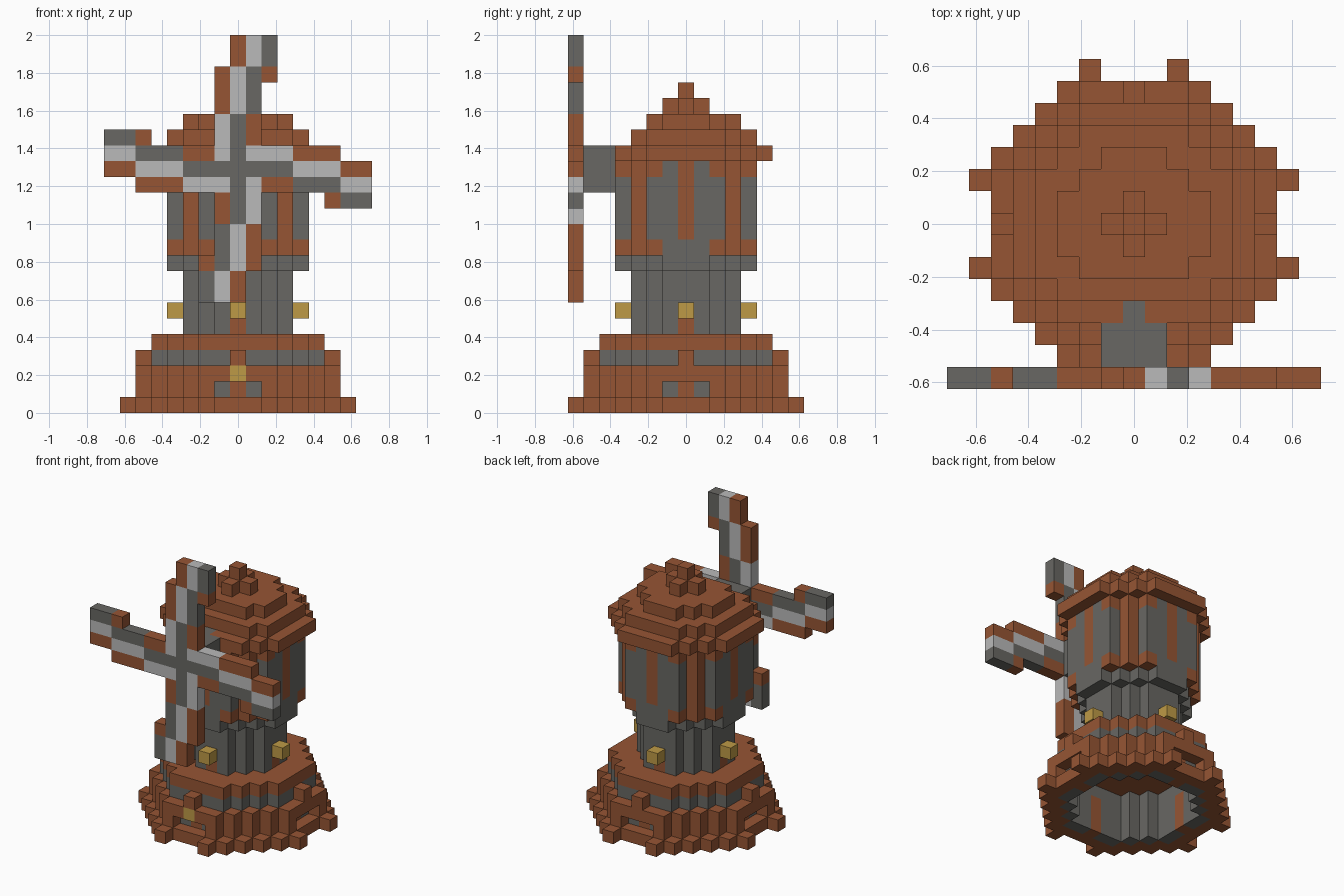
import bpy, bmesh
from mathutils import Vector

cube = bpy.data.objects.get("Cube")
if cube:
    bpy.data.objects.remove(cube, do_unlink=True)

U = 2 / 24  # edge of one block


def material(name, r, g, b):
    m = bpy.data.materials.new(name)
    m.use_nodes = True
    m.diffuse_color = (r, g, b, 1)
    bsdf = next(n for n in m.node_tree.nodes if n.type == 'BSDF_PRINCIPLED')
    bsdf.inputs["Base Color"].default_value = (r, g, b, 1)
    return m


MATS = [material("brown wood", .305, .091, .034), material("grey stone", .138, .136, .125),
        material("pale cloth", .491, .491, .491), material("lamp gold", .515, .323, .061)]
BROWN, GREY, PALE, GOLD = range(4)
AXES = [Vector(a) for a in ((1, 0, 0), (0, 1, 0), (0, 0, 1))]


def build(name, blocks):
    """Skin a set of blocks {(x, y, level): colour} with its outer faces only."""
    bm = bmesh.new()
    corners = {}

    def vert(p):
        key = tuple(round(2 * c) for c in p)
        if key not in corners:
            corners[key] = bm.verts.new(p * U)
        return corners[key]

    for cell, colour in blocks.items():
        centre = Vector(cell) + Vector((0, 0, .5))
        for a in range(3):
            for s in (-1, 1):
                n = AXES[a] * s
                if tuple(int(c + d) for c, d in zip(cell, n)) in blocks:
                    continue
                u = AXES[(a + 1) % 3] / 2
                v = AXES[(a + 2) % 3] / 2 * s
                mid = centre + n / 2
                f = bm.faces.new([vert(mid + o) for o in (-u - v, u - v, u + v, v - u)])
                f.material_index = colour
    mesh = bpy.data.meshes.new(name)
    bm.to_mesh(mesh)
    bm.free()
    for m in MATS:
        mesh.materials.append(m)
    ob = bpy.data.objects.new(name, mesh)
    bpy.context.collection.objects.link(ob)
    return ob


def disk(r, diag):
    """Cells of an eight-sided disk: radius r, corners cut at |x|+|y| = diag."""
    return {(x, y) for x in range(-r, r + 1) for y in range(-r, r + 1)
            if abs(x) + abs(y) <= diag}


def near(x, y):
    return min(abs(x), abs(y))


def far(x, y):
    return max(abs(x), abs(y))


SIDES = ((1, 0), (-1, 0), (0, 1), (0, -1))
ROUND_3, ROUND_4, ROUND_5 = disk(3, 4), disk(4, 6), disk(5, 7)

# Hollow stone foundation with a wooden door on each side
build("foundation_wall", {(x, y, k): BROWN if near(x, y) == 0 and k < 3 else GREY
                          for x, y in ROUND_5 - ROUND_4 for k in range(4)})

# Wooden skirt, open at the four doorways
skirt = {(x, y, 0): BROWN for x, y in disk(6, 9) - ROUND_5}
for k in (1, 2):
    for x, y in disk(6, 8) - ROUND_5:
        if not (k == 1 and far(x, y) == 6 and near(x, y) <= 1):
            skirt[x, y, k] = BROWN
for dx, dy in SIDES:
    skirt[6 * dx, 6 * dy, 3] = BROWN
    for s in (-2, 2):
        skirt[7 * dx + s * dy, 7 * dy + s * dx, 0] = BROWN
skirt[0, -6, 2] = GOLD
build("base_skirt", skirt)

# Balcony floor
build("balcony", {(x, y, 4): BROWN for x, y in ROUND_5})

# Slim tower with a flared top course
tower = {(x, y, k): BROWN if k == 5 and near(x, y) == 0 and far(x, y) == 3 else GREY
         for x, y in ROUND_3 for k in range(5, 9)}
tower.update({(x, y, 9): GREY for x, y in disk(4, 5)})
build("tower", tower)

# Four wall lamps
for (dx, dy), side in zip(SIDES, ("left", "right", "back", "front")):
    build("lamp_" + side, {(4 * dx, 4 * dy, 6): GOLD})


# Timber-framed mill house
def house_colour(x, y, k):
    if k == 10:
        return GREY if near(x, y) <= 1 else BROWN
    if k == 15:
        return GREY if near(x, y) == 1 else BROWN
    return BROWN if near(x, y) in (0, 3) else GREY


build("mill_house", {(x, y, k): house_colour(x, y, k)
                     for x, y in ROUND_4 for k in range(10, 16)})

# Stepped roof, cut back at the front for the axle
roof = {}
for k, cells, front in ((16, ROUND_5, -4), (17, ROUND_4, -3), (18, ROUND_3, -2),
                        (19, disk(1, 1), -1), (20, disk(0, 0), 0)):
    roof.update({(x, y, k): BROWN for x, y in cells if y >= front})
roof[0, -4, 16] = GREY
build("roof", roof)

# Axle block
build("axle", {(x, y, k): GREY for x in (-1, 0, 1) for y in (-6, -5) for k in (14, 15, 16)})

# Sails: one arm as strips (first row, last row, offset, colours), turned four times
STRIPS = ((1, 1, -1, (PALE, GREY)), (2, 3, -1, (PALE, GREY, BROWN)),
          (4, 5, -1, (BROWN, PALE, GREY)), (6, 6, -1, (BROWN, PALE, GREY, BROWN)),
          (7, 8, 0, (BROWN, PALE, GREY)))
sails = {(0, -7, 15): GREY}
for first, last, start, colours in STRIPS:
    for row in range(first, last + 1):
        for n, colour in enumerate(colours):
            x, z = start + n, row
            for turn in range(4):
                sails[x, -7, 15 + z] = colour
                x, z = z, -x
build("sails", sails)
